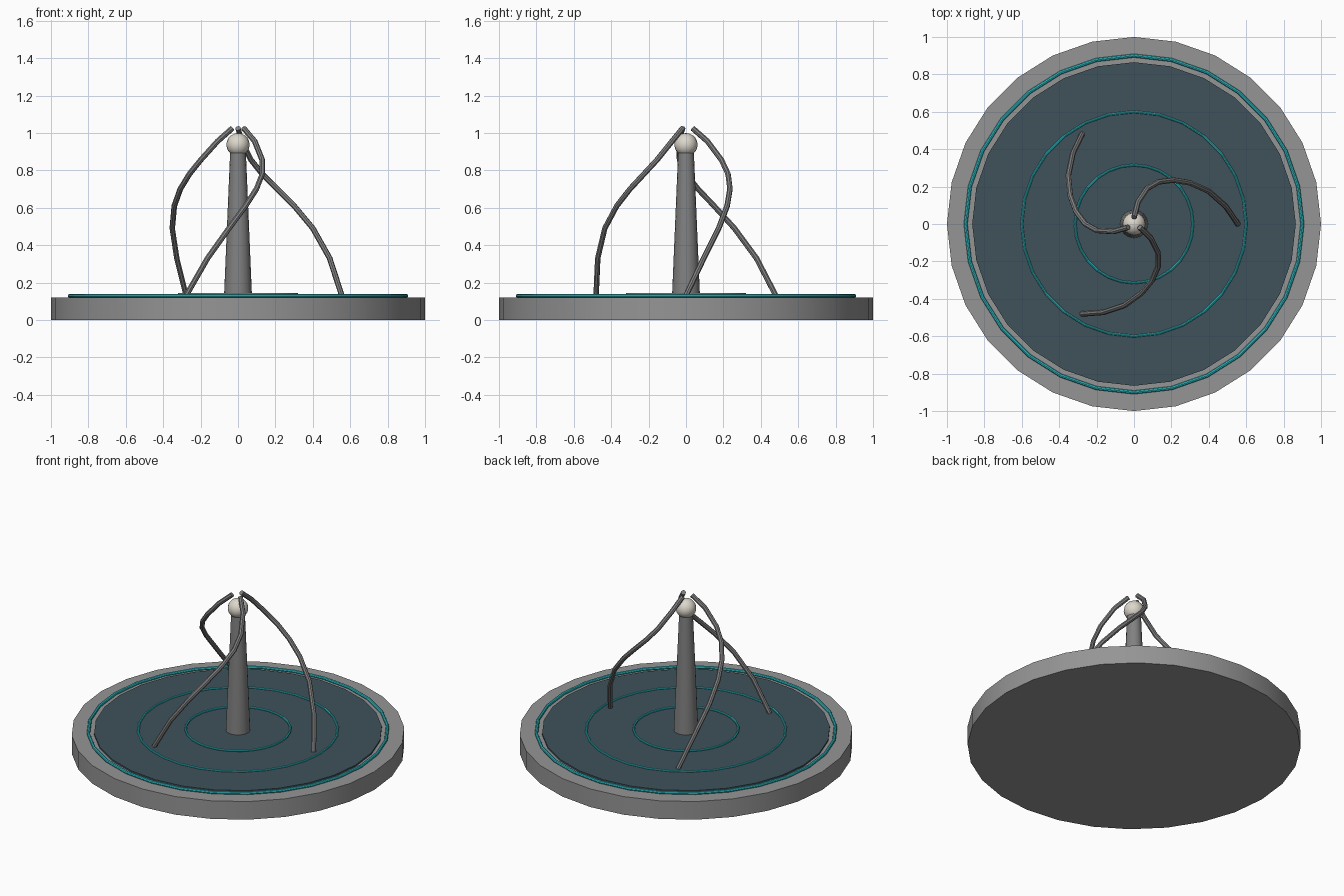
import bpy
from math import radians

cube = bpy.data.objects.get("Cube")
if cube:
    bpy.data.objects.remove(cube, do_unlink=True)

SIDES = 28


def material(name, r, g, b):
    m = bpy.data.materials.new(name)
    m.use_nodes = True
    m.diffuse_color = (r, g, b, 1)
    m.node_tree.nodes["Principled BSDF"].inputs["Base Color"].default_value = (r, g, b, 1)
    return m


stone = material("stone grey", 0.30, 0.30, 0.30)
metal = material("metal grey", 0.22, 0.22, 0.22)
water = material("dark slate", 0.05, 0.085, 0.105)
teal = material("bright teal", 0.03, 0.55, 0.60)
pearl = material("pearl", 0.72, 0.68, 0.60)


def finish(name, mat):
    ob = bpy.context.object
    ob.name = name
    ob.data.materials.clear()
    ob.data.materials.append(mat)
    bpy.ops.object.shade_smooth_by_angle(angle=radians(35))
    return ob


def frustum(name, r1, r2, z1, z2, mat, sides=SIDES):
    bpy.ops.mesh.primitive_cone_add(vertices=sides, radius1=r1, radius2=r2,
                                    depth=z2 - z1, location=(0, 0, (z1 + z2) / 2))
    return finish(name, mat)


def ring(name, radius, thickness, z):
    bpy.ops.mesh.primitive_torus_add(major_segments=SIDES, minor_segments=8,
                                     major_radius=radius, minor_radius=thickness,
                                     location=(0, 0, z))
    return finish(name, teal)


# Round plinth with its dark inlay
frustum("plinth", 1, 1, 0, 0.12, stone)
frustum("inlay", 0.865, 0.865, 0.11, 0.13, water)

# Glowing rings
ring("outer_ring", 0.9, 0.01, 0.129)
ring("middle_ring", 0.6, 0.007, 0.133)
ring("inner_ring", 0.315, 0.007, 0.138)

# Central column and ball
frustum("column", 0.075, 0.042, 0.12, 0.9, metal, 16)
bpy.ops.mesh.primitive_uv_sphere_add(segments=16, ring_count=10, radius=0.062,
                                     location=(0, 0, 0.937))
finish("ball", pearl)

# Three swirling arms
path = [(0, 0.035, 1.025), (0.02, 0.115, 0.955), (0.07, 0.19, 0.855),
        (0.13, 0.225, 0.78), (0.21, 0.235, 0.70), (0.30, 0.22, 0.61),
        (0.40, 0.175, 0.49), (0.49, 0.095, 0.33), (0.555, 0, 0.13)]
for i in range(3):
    curve = bpy.data.curves.new("arm_path", "CURVE")
    curve.dimensions = "3D"
    curve.bevel_depth = 0.015
    curve.bevel_resolution = 2
    curve.use_fill_caps = True
    spline = curve.splines.new("POLY")
    spline.points.add(len(path) - 1)
    for point, co in zip(spline.points, path):
        point.co = (*co, 1)
    arm = bpy.data.objects.new("arm", curve)
    arm.rotation_euler.z = radians(120 * i)
    bpy.context.collection.objects.link(arm)
    bpy.ops.object.select_all(action="DESELECT")
    arm.select_set(True)
    bpy.context.view_layer.objects.active = arm
    bpy.ops.object.convert(target="MESH")
    finish("arm_%d" % (i + 1), metal)
